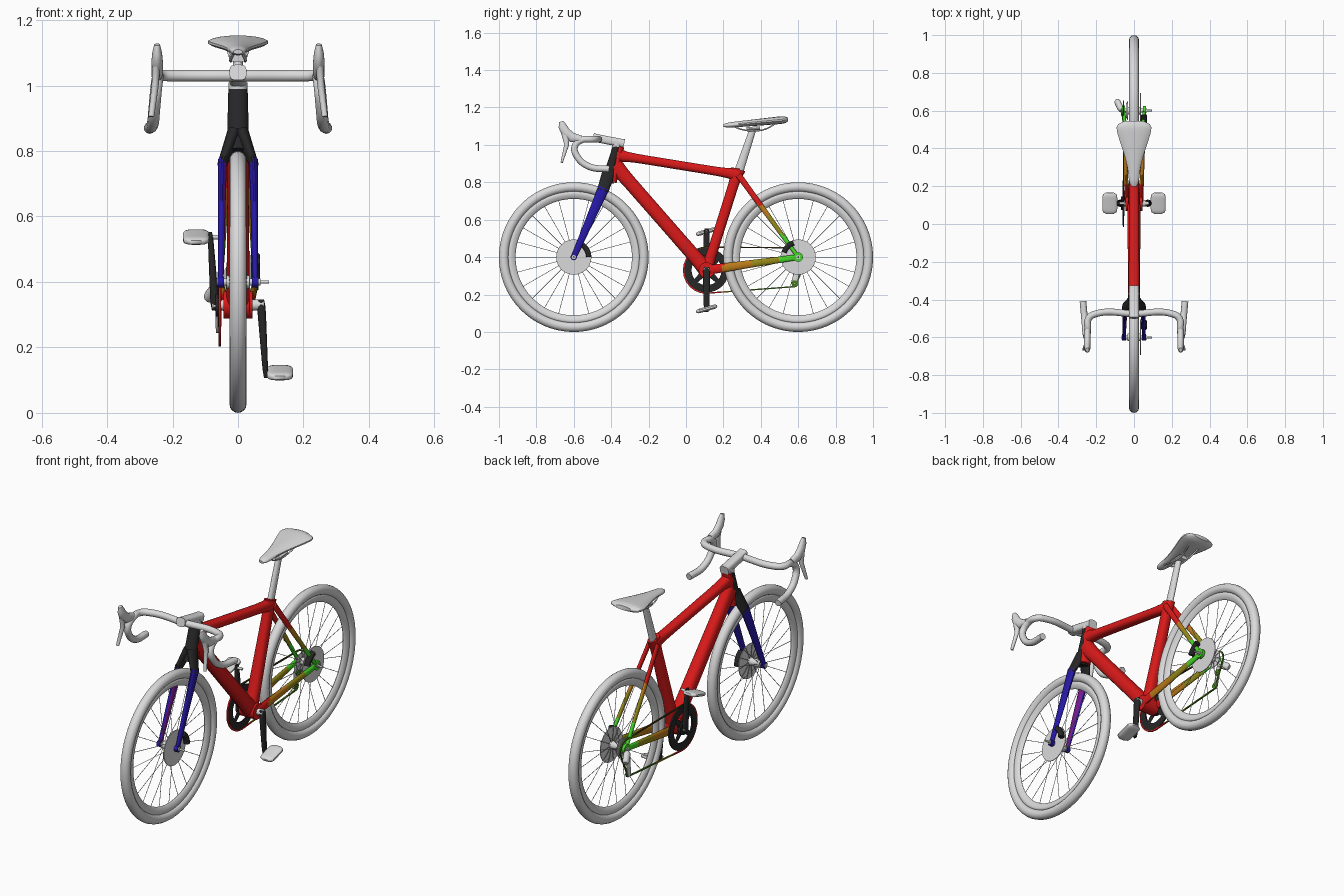
import bpy, bmesh
from math import pi, sin, cos, copysign, radians
from mathutils import Vector, Matrix

cube = bpy.data.objects.get("Cube")
if cube:
    bpy.data.objects.remove(cube)

COLOURS = {
    "light_grey": (.7, .7, .7), "black": (.02, .02, .02), "red": (.7, .01, .01),
    "blue": (.02, .01, .4), "purple": (.2, .01, .3), "orange": (.5, .2, .01),
    "olive": (.3, .25, .01), "green": (.06, .7, .02),
    "dark_green": (.06, .2, .01), "dark_brown": (.06, .04, .01),
}
MATERIALS = {}
for key, rgb in COLOURS.items():
    material = bpy.data.materials.new(key)
    material.use_nodes = True
    material.diffuse_color = (*rgb, 1)
    shader = material.node_tree.nodes["Principled BSDF"]
    shader.inputs["Base Color"].default_value = (*rgb, 1)
    MATERIALS[key] = material


def vec(x, y, z):
    return Vector((x, y, z))


def add_object(name, data):
    bpy.context.collection.objects.link(bpy.data.objects.new(name, data))


def finish(bm, name, colour):
    """Make an object; colour is a material name or a rule (centre, normal) -> name."""
    bmesh.ops.recalc_face_normals(bm, faces=bm.faces)
    mesh = bpy.data.meshes.new(name)
    used = []
    for face in bm.faces:
        choice = colour if isinstance(colour, str) else colour(face.calc_center_median(), face.normal)
        if choice not in used:
            used.append(choice)
            mesh.materials.append(MATERIALS[choice])
        face.material_index = used.index(choice)
    bm.to_mesh(mesh)
    bm.free()
    add_object(name, mesh)


def skin(bm, rings):
    """Join neighbouring rings of vertices with quads."""
    for ring, following in zip(rings, rings[1:]):
        for k in range(len(ring)):
            bm.faces.new((ring[k - 1], ring[k], following[k], following[k - 1]))


def sweep(name, path, widths, depths, colour="light_grey", power=1, sides=16):
    """Superellipse section carried along a path; its width lies along x."""
    bm = bmesh.new()
    rings = []
    for i, point in enumerate(path):
        along = (path[min(i + 1, len(path) - 1)] - path[max(i - 1, 0)]).normalized()
        across = (vec(1, 0, 0) - along * along.x).normalized()
        up = along.cross(across)
        ring = []
        for k in range(sides):
            angle = 2 * pi * (k + .5) / sides
            c, s = (copysign(abs(q) ** power, q) for q in (cos(angle), sin(angle)))
            ring.append(bm.verts.new(point + across * c * widths[i] + up * s * depths[i]))
        rings.append(ring)
    skin(bm, rings)
    bm.faces.new(rings[0])
    bm.faces.new(rings[-1])
    finish(bm, name, colour)


def tube(name, start, end, width, depth, colour="light_grey", flare=0, power=1, steps=12):
    """Straight tapered tube; flare deepens the ends, a negative one rounds them off."""
    ts = [i / steps for i in range(steps + 1)]

    def sizes(pair, amount):
        a, b = pair if isinstance(pair, tuple) else (pair, pair)
        return [(a + (b - a) * t) * (1 + amount * (2 * t - 1) ** 8) for t in ts]

    sweep(name, [start.lerp(end, t) for t in ts], sizes(width, min(flare, 0)),
          sizes(depth, flare), colour, power)


def lathe(name, profile, centre, colour="light_grey", segments=64):
    """Closed (radius, x) profile turned about the x axis."""
    bm = bmesh.new()
    rings = []
    for i in range(segments):
        a = 2 * pi * i / segments
        rings.append([bm.verts.new(centre + vec(x, r * cos(a), r * sin(a))) for r, x in profile])
    skin(bm, rings + rings[:1])
    finish(bm, name, colour)


def disc(name, centre, radius, left, right, colour="light_grey", hole=.002):
    lathe(name, [(hole, left), (radius, left), (radius, right), (hole, right)], centre, colour)


def pipe(name, points, radius):
    curve = bpy.data.curves.new(name, "CURVE")
    curve.dimensions = "3D"
    curve.bevel_depth, curve.bevel_resolution, curve.use_fill_caps = radius, 3, True
    spline = curve.splines.new("BEZIER")
    spline.bezier_points.add(len(points) - 1)
    for knot, point in zip(spline.bezier_points, points):
        knot.co = point
        knot.handle_left_type = knot.handle_right_type = "AUTO"
    curve.materials.append(MATERIALS["light_grey"])
    add_object(name, curve)


# Main joints
FRONT_AXLE, REAR_AXLE = vec(0, -.6, .4), vec(0, .6, .4)
HEAD_TOP, HEAD_LOW = vec(0, -.37, .99), vec(0, -.42, .8)
BRACKET, SEAT_JOINT = vec(0, .11, .33), vec(0, .28, .87)

# Wheels
for label, axle in (("front", FRONT_AXLE), ("rear", REAR_AXLE)):
    turns = [i * pi / 8 for i in range(16)]
    lathe(label + "_tyre", [(.374 + .026 * cos(a), .026 * sin(a)) for a in turns], axle, segments=96)
    lathe(label + "_rim", [(.333 + .022 * cos(a), .012 * sin(a) * (1.2 + cos(a) / 2)) for a in turns],
          axle, segments=96)
    disc(label + "_hub", axle, .02, -.035, .035)
    disc(label + "_brake_disc", axle, .094, .033, .037)
    disc(label + "_axle", axle, .011, -.066, .068)
    disc(label + "_axle_tip", axle, .005, .066, .095)
    bm = bmesh.new()
    for i in range(24):
        a = 2 * pi * i / 24
        out = vec(0, cos(a), sin(a))
        inner = axle + out * .02 + vec(.026 * (-1) ** i, 0, 0)
        span = axle + out * .316 - inner
        place = Matrix.Translation(inner + span / 2) @ span.to_track_quat("Z", "Y").to_matrix().to_4x4()
        bmesh.ops.create_cone(bm, segments=5, radius1=.0015, radius2=.0015, depth=span.length, matrix=place)
    finish(bm, label + "_spokes", "light_grey")

# Main frame
tube("head_tube", HEAD_TOP, HEAD_LOW, (.03, .035), (.022, .034), "black")
tube("head_joint", HEAD_TOP + vec(0, .02, 0), HEAD_LOW + vec(0, .03, 0), .03, .02, "red")
tube("top_tube", vec(0, -.37, .945), vec(0, .28, .84), (.029, .026), .024, "red", flare=.6, power=.8)
tube("down_tube", vec(0, -.38, .89), BRACKET, (.031, .036), .037, "red", flare=.2, power=.8)
tube("seat_tube", BRACKET, SEAT_JOINT, (.034, .024), .028, "red", flare=.4, power=.8)
disc("bottom_bracket", BRACKET, .042, -.045, .045, "red")
disc("crank_axle", BRACKET, .017, -.08, .08)


def seat_stay_colour(c, n):
    return "red" if c.z > .68 else "orange" if c.z > .62 else "olive" if c.z > .52 else "green"


def chain_stay_colour(c, n):
    return "red" if c.y < .2 else "orange" if c.y < .35 else "olive" if c.y < .49 else "green"


def chain_colour(c, n):
    if c.z > BRACKET.z + .1:
        return "dark_brown" if c.y < .55 else "dark_green"
    return "red" if c.y < .2 else "olive" if c.y < .38 else "dark_green"


def fork_colour(c, n):
    return "purple" if c.x < 0 and n.x > .75 else "blue"


for s, side in ((1, "left"), (-1, "right")):
    # Rear stays and dropouts
    dropout = REAR_AXLE + vec(s * .055, 0, 0)
    tube(side + "_seat_stay", vec(s * .025, .28, .84), dropout, .009, (.017, .01), seat_stay_colour, steps=24)
    tube(side + "_chain_stay", BRACKET + vec(s * .037, 0, 0), dropout, (.012, .009), (.026, .015),
         chain_stay_colour, steps=24)
    disc(side + "_dropout", dropout, .025, -.008, .008, "green")

    # Fork
    fork_tip = FRONT_AXLE + vec(s * .053, 0, 0)
    tube(side + "_crown", vec(s * .01, -.41, .86), vec(s * .05, -.445, .755), (.022, .014), (.037, .031), "black")
    tube(side + "_fork_leg", vec(s * .048, -.44, .77), fork_tip, (.014, .009), (.031, .015), fork_colour)
    disc(side + "_fork_tip", fork_tip, .017, -.01, .01, "blue")

    # Drop bar, hood and lever
    bar = [vec(s * x, y, z) for x, y, z in (
        (0, -.475, 1.03), (.2, -.475, 1.03), (.24, -.5, 1.03), (.245, -.56, 1.025), (.25, -.595, .99),
        (.255, -.58, .935), (.26, -.52, .885), (.27, -.41, .87))]
    pipe(side + "_drop_bar", bar, .018)
    hood = [vec(s * .247, y, z) for y, z in ((-.56, 1.03), (-.61, 1.04), (-.645, 1.07), (-.66, 1.1), (-.667, 1.125))]
    sweep(side + "_hood", hood, [.017, .018, .018, .015, .009], [.02, .026, .026, .023, .012])
    lever = [vec(s * x, y, z) for x, y, z in ((.25, -.645, 1.06), (.253, -.638, 1), (.265, -.665, .905))]
    sweep(side + "_lever", lever, [.012, .011, .009], [.022, .013, .006])

    # Cranks and pedals: the left one points down, the right one up
    spindle = BRACKET + vec(s * .085, 0, s * -.207)
    arm = vec(0, 0, s * .016)
    tube(side + "_crank", BRACKET + vec(s * .07, 0, 0) + arm, spindle - arm, (.014, .008), (.02, .015),
         "black", flare=-.3, power=.7)
    pedal, reach = spindle + vec(s * .043, 0, 0), vec(0, .056, .016)
    tube(side + "_pedal", pedal - reach, pedal + reach, .04, .012, flare=-.5, power=.6)
    disc(side + "_pedal_axle", spindle, .007, -.005, .035)

    # Saddle rails
    pipe(side + "_saddle_rail", [vec(s * .012, .25, 1.1), vec(s * .022, .31, 1.08), vec(s * .022, .41, 1.08),
                                 vec(s * .035, .49, 1.12)], .004)

# Stem, seat post and saddle
tube("stem", vec(0, -.497, 1.04), vec(0, -.33, 1.007), .026, .022, flare=.1, power=.6)
tube("headset_spacer", HEAD_TOP + vec(0, 0, .02), HEAD_TOP, .029, .027)
tube("seat_post", SEAT_JOINT - vec(0, 0, .02), vec(0, .36, 1.09), .015, (.025, .018))
tube("saddle_clamp", vec(0, .325, 1.083), vec(0, .395, 1.088), .028, .012)
ts = [i / 20 for i in range(21)]
blunt = [(1 - abs(2 * t - 1) ** 12 / 2) for t in ts]
sweep("saddle", [vec(0, .2 + .345 * t, 1.103 + .033 * t) for t in ts],
      [b * (.028 + .075 * t * t * (3 - 2 * t) * t ** .5) for t, b in zip(ts, blunt)],
      [b * (.014 + .008 * t) for t, b in zip(ts, blunt)])

# Chainring with spider arms
ring = BRACKET - vec(.056, 0, 0)
disc("chainring", ring, .119, -.004, .004, "black", hole=.08)
disc("spider_hub", ring, .036, -.012, .004, "black")
for i in range(4):
    a = pi * (i + .5) / 2
    out = vec(0, cos(a), sin(a))
    tube("spider_arm", ring + out * .02, ring + out * .09, .005, (.018, .011), "black", steps=1)

# Cassette, chain and pulleys
for i in range(6):
    disc("cassette_cog", REAR_AXLE - vec(.033 + .003 * i, 0, 0), .05 - .004 * i, -.001, .001)
cassette, pulley = REAR_AXLE - vec(.056, 0, 0), vec(-.056, .58, .26)


def arc(centre, radius, begin, end):
    angles = [pi * (begin + (end - begin) * i / 12) for i in range(13)]
    return [centre + vec(0, radius * cos(a), radius * sin(a)) for a in angles]


corners = arc(ring, .123, .5, 1.5) + arc(pulley, .018, -.5, .2) + arc(cassette, .05, -.2, .5)
corners.append(corners[0])
links = [a.lerp(b, i / 6) for a, b in zip(corners, corners[1:]) for i in range(6)] + corners[:1]
sweep("chain", links, [.005] * len(links), [.005] * len(links), chain_colour, sides=4)
for centre in (pulley, pulley + vec(0, .02, .07)):
    disc("pulley", centre, .016, -.003, .003, "dark_green")

# Rear derailleur
tube("derailleur_body", vec(-.065, .6, .385), vec(-.092, .655, .35), .017, .02, flare=-.4)
tube("derailleur_cage", vec(-.066, .6, .37), pulley - vec(.007, 0, .015), .005, (.02, .014), flare=-.3)

# Brake calipers, curved around the disc edges
for label, axle, begin, end in (("front", FRONT_AXLE, 0, .3), ("rear", REAR_AXLE, .6, .9)):
    path = arc(axle + vec(.053, 0, 0), .08, begin, end)
    sweep(label + "_caliper", path, [.015] * len(path), [.014] * len(path), "black", power=.7)

# Smooth shading with sharp edges kept
bpy.ops.object.select_all(action="DESELECT")
for ob in bpy.context.collection.objects:
    if ob.type == "MESH":
        ob.select_set(True)
        bpy.context.view_layer.objects.active = ob
bpy.ops.object.shade_smooth_by_angle(angle=radians(40))
